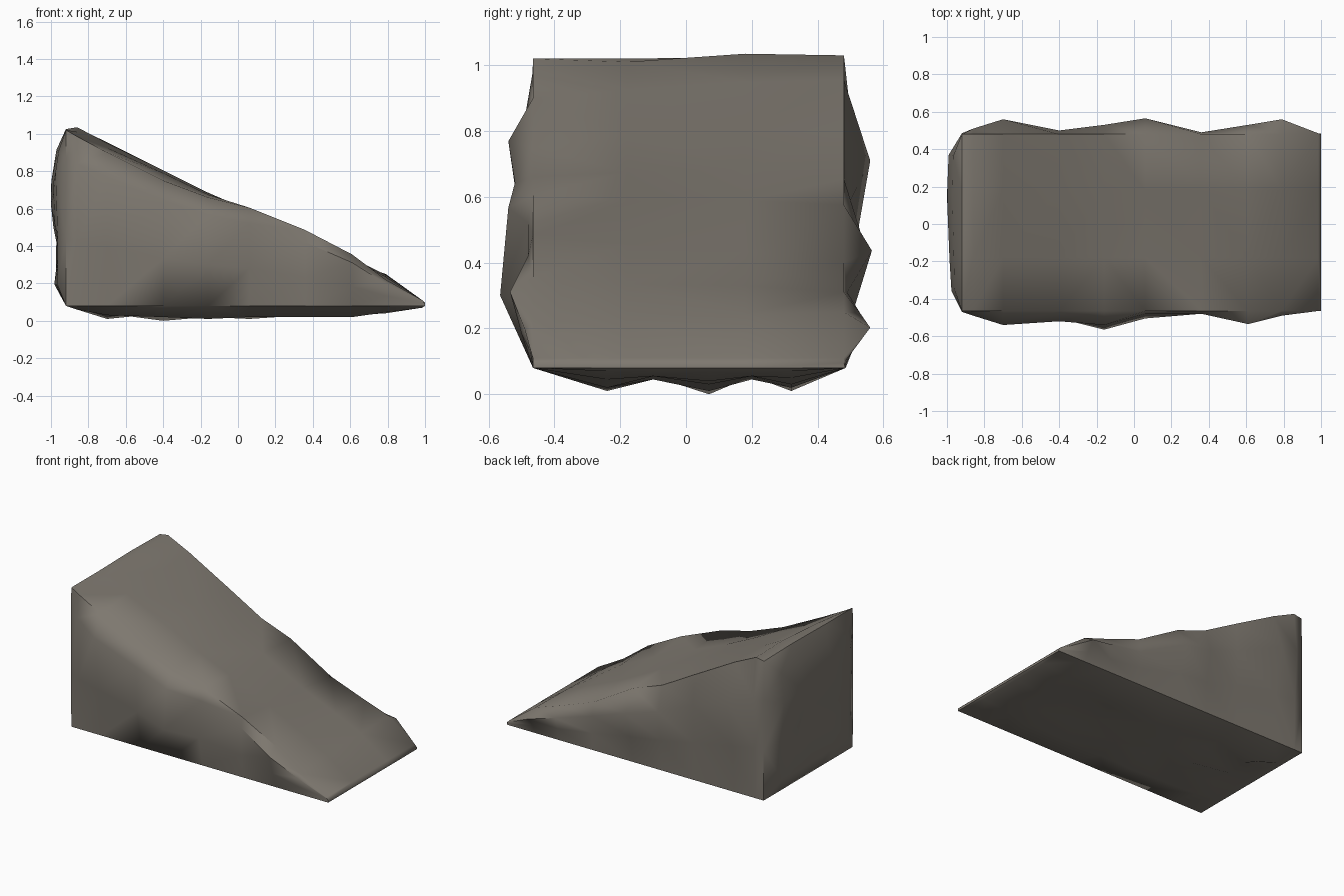
import bpy, bmesh, math

# single stone colour
stone = bpy.data.materials.new("grey brown stone")
stone.diffuse_color = (0.21, 0.19, 0.162, 1)

# cross-sections along the ramp:
# x, front low y, front high y, slope heights (front, mid, mid, back), back high y, back low y, underside heights
SECTIONS = [
    (-0.92, -0.47, -0.47, 1.02, 1.02, 1.025, 1.02, 0.485, 0.485, 0.08, 0.08, 0.08),
    (-0.86, -0.475, -0.49, 0.985, 1.01, 1.035, 1.03, 0.51, 0.49, 0.06, 0.07, 0.06),
    (-0.70, -0.485, -0.54, 0.90, 0.925, 0.95, 0.955, 0.56, 0.505, 0.03, 0.04, 0.01),
    (-0.40, -0.505, -0.52, 0.75, 0.79, 0.805, 0.79, 0.50, 0.495, 0.02, 0.00, 0.04),
    (-0.16, -0.565, -0.54, 0.66, 0.675, 0.685, 0.655, 0.53, 0.495, 0.01, 0.02, 0.03),
    (0.06, -0.505, -0.48, 0.605, 0.585, 0.59, 0.575, 0.565, 0.51, 0.02, 0.01, 0.02),
    (0.36, -0.475, -0.48, 0.485, 0.455, 0.435, 0.40, 0.49, 0.49, 0.02, 0.03, 0.02),
    (0.61, -0.50, -0.535, 0.355, 0.335, 0.33, 0.31, 0.53, 0.50, 0.02, 0.03, 0.03),
    (0.79, -0.475, -0.49, 0.22, 0.235, 0.245, 0.25, 0.56, 0.51, 0.045, 0.04, 0.05),
    (0.985, -0.465, -0.465, 0.11, 0.11, 0.11, 0.11, 0.485, 0.485, 0.07, 0.07, 0.07),
    (1.00, -0.46, -0.46, 0.095, 0.095, 0.095, 0.095, 0.48, 0.48, 0.08, 0.08, 0.08),
]
BASE = 0.08


def section_ring(x, fl, fh, z1, z2, z3, z4, bh, bl, u1, u2, u3):
    """Closed outline of one slice, starting at the front bottom corner."""
    def up(top, f):
        return BASE + (top - BASE) * f
    groove = min(0.055, max(u1, u2, u3) + 0.025) if u2 < 0.06 else u2
    pts = [(-0.465, BASE), (fl, up(z1, 0.38)), (fh, up(z1, 0.84)), (-0.465, z1),
           (-0.18, z2), (0.18, z3), (0.48, z4), (bh, up(z4, 0.72)),
           (bl, up(z4, 0.36)), (0.485, BASE),
           (0.32, u3), (0.2, groove), (0.07, u2), (-0.1, groove), (-0.24, u1)]
    return [(x, y, z) for y, z in pts]


def wall_depth(y, z):
    """How far the tall rear wall bulges at one spot."""
    table = [(0.08, 0.0), (0.2, 0.065), (0.38, 0.04), (0.55, 0.08), (0.77, 0.08), (0.97, 0.04), (1.1, 0.0)]
    for (za, da), (zb, db) in zip(table, table[1:]):
        if za <= z <= zb:
            d = da + (db - da) * (z - za) / (zb - za)
            return d * (1.0 - 0.5 * abs(y - 0.15))
    return 0.0


bm = bmesh.new()
rings = [[bm.verts.new(p) for p in section_ring(*s)] for s in SECTIONS]

# uneven rear wall: shrunken rings towards the tall end
for scale in (0.76, 0.4):
    ring = []
    for _, y, z in section_ring(*SECTIONS[0]):
        y, z = y * scale, 0.56 + (z - 0.56) * scale
        ring.append(bm.verts.new((-0.92 - wall_depth(y, z), y, z)))
    rings.insert(0, ring)

# skin between slices and close both ends
for a, b in zip(rings, rings[1:]):
    n = len(a)
    for i in range(n):
        j = (i + 1) % n
        bm.faces.new((a[i], a[j], b[j], b[i]))
bm.faces.new(rings[-1])
peak = bm.verts.new((-1.0, 0.15, 0.62))
for i in range(len(rings[0])):
    bm.faces.new((rings[0][i - 1], rings[0][i], peak))
bmesh.ops.triangulate(bm, faces=bm.faces[:])
bmesh.ops.recalc_face_normals(bm, faces=bm.faces[:])

mesh = bpy.data.meshes.new("rock_ramp")
bm.to_mesh(mesh)
bm.free()
mesh.materials.append(stone)
ramp = bpy.data.objects.new("rock_ramp", mesh)
bpy.context.collection.objects.link(ramp)

# soft shading on the worn stone, crisp main corners
bpy.context.view_layer.objects.active = ramp
ramp.select_set(True)
bpy.ops.object.shade_smooth_by_angle(angle=math.radians(55))
